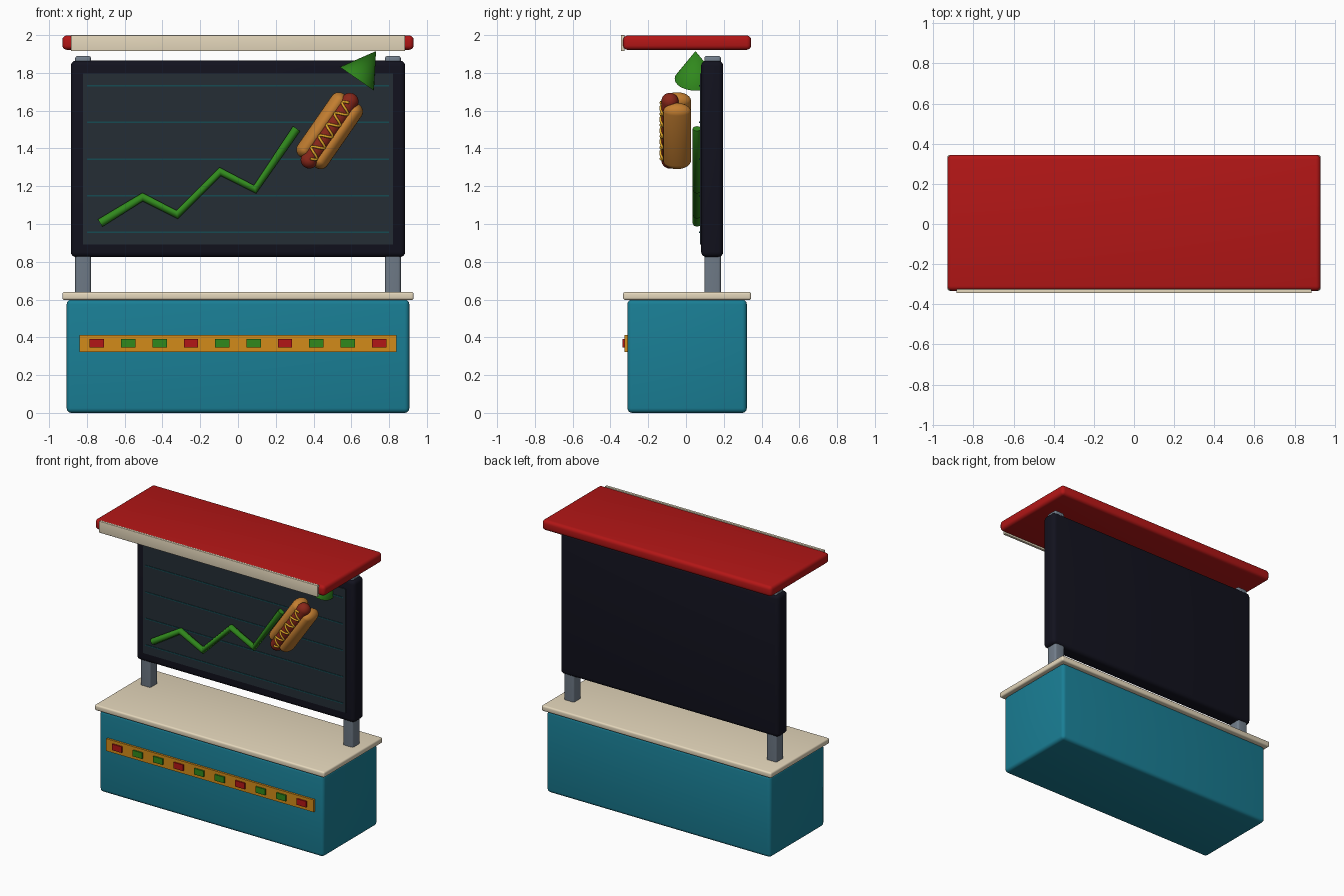
import bpy, bmesh, math
from mathutils import Matrix, Vector

if "Cube" in bpy.data.objects:
    bpy.data.objects.remove(bpy.data.objects["Cube"])


def material(name, r, g, b):
    m = bpy.data.materials.new(name)
    m.diffuse_color = (r, g, b, 1)
    m.use_nodes = True
    m.node_tree.nodes["Principled BSDF"].inputs["Base Color"].default_value = m.diffuse_color
    return m


TEAL = material("teal", 0.01, 0.21, 0.30)
CREAM = material("cream", 0.78, 0.68, 0.50)
RED = material("red", 0.45, 0.008, 0.008)
NAVY = material("navy", 0.006, 0.006, 0.013)
SCREEN = material("screen", 0.018, 0.026, 0.036)
GRID = material("grid_teal", 0.008, 0.07, 0.085)
GREEN = material("green", 0.03, 0.25, 0.012)
STEEL = material("steel", 0.17, 0.21, 0.26)
ORANGE = material("orange", 0.65, 0.26, 0.01)
BUN = material("bread", 0.55, 0.21, 0.03)
MEAT = material("meat", 0.25, 0.02, 0.01)
MUSTARD = material("mustard_yellow", 0.75, 0.38, 0.02)


def smooth(ob, angle=35):
    bpy.ops.object.select_all(action='DESELECT')
    ob.select_set(True)
    bpy.context.view_layer.objects.active = ob
    bpy.ops.object.shade_smooth_by_angle(angle=math.radians(angle))


def add_mesh(name, bm, mat, matrix=None):
    me = bpy.data.meshes.new(name)
    bm.to_mesh(me)
    bm.free()
    me.materials.append(mat)
    ob = bpy.data.objects.new(name, me)
    bpy.context.collection.objects.link(ob)
    if matrix:
        ob.matrix_world = matrix
    smooth(ob)
    return ob


def box(name, x, y, z, mat, bevel=0.0):
    """Box from (min, max) ranges, with optional rounded edges."""
    bm = bmesh.new()
    size = [b - a for a, b in (x, y, z)]
    mid = [(a + b) / 2 for a, b in (x, y, z)]
    bmesh.ops.create_cube(bm, size=1, matrix=Matrix.Translation(mid) @ Matrix.Diagonal((*size, 1)))
    if bevel:
        bmesh.ops.bevel(bm, geom=bm.edges[:], offset=bevel, segments=4, profile=0.5, affect='EDGES')
    return add_mesh(name, bm, mat)


def capsule(name, centre, rx, ry, half, mat, matrix):
    """Sphere split at its equator and stretched along local z."""
    bm = bmesh.new()
    bmesh.ops.create_uvsphere(bm, u_segments=24, v_segments=15, radius=1)
    for v in bm.verts:
        shift = half if v.co.z > 0 else -half
        v.co = Vector((v.co.x * rx, v.co.y * ry, v.co.z * rx + shift)) + Vector(centre)
    return add_mesh(name, bm, mat, matrix)


def tube(name, points, radius, res, mat, matrix=None):
    cu = bpy.data.curves.new(name, 'CURVE')
    cu.dimensions = '3D'
    cu.bevel_depth = radius
    cu.bevel_resolution = res
    cu.use_fill_caps = True
    sp = cu.splines.new('POLY')
    sp.points.add(len(points) - 1)
    for p, co in zip(sp.points, points):
        p.co = (*co, 1)
    cu.materials.append(mat)
    ob = bpy.data.objects.new(name, cu)
    bpy.context.collection.objects.link(ob)
    if matrix:
        ob.matrix_world = matrix
    bpy.ops.object.select_all(action='DESELECT')
    ob.select_set(True)
    bpy.context.view_layer.objects.active = ob
    bpy.ops.object.convert(target='MESH')
    return bpy.context.view_layer.objects.active


# Counter and worktop
box("counter", (-0.907, 0.907), (-0.31, 0.322), (0, 0.6), TEAL, 0.025)
box("worktop", (-0.93, 0.93), (-0.333, 0.345), (0.598, 0.64), CREAM, 0.012)

# Ticker strip with coloured lights
box("ticker_strip", (-0.84, 0.84), (-0.325, -0.30), (0.322, 0.412), ORANGE)
for i in range(10):
    cx = -0.747 + i * 0.166
    box(f"ticker_light_{i + 1}", (cx - 0.038, cx + 0.038), (-0.335, -0.315), (0.346, 0.39),
        GREEN if i % 3 else RED)

# Posts
for side, cx in (("left", -0.82), ("right", 0.82)):
    box(f"{side}_post", (cx - 0.042, cx + 0.042), (0.097, 0.185), (0.62, 1.89), STEEL, 0.014)

# Display board
box("board_frame", (-0.885, 0.885), (0.08, 0.197), (0.825, 1.865), NAVY, 0.028)
box("board_screen", (-0.82, 0.82), (0.073, 0.1), (0.892, 1.797), SCREEN)
for i in range(5):
    z = 0.957 + i * 0.1935
    box(f"grid_line_{i + 1}", (-0.8, 0.8), (0.069, 0.08), (z - 0.004, z + 0.004), GRID)

# Rising chart line
path = [(-0.73, 1.005), (-0.505, 1.143), (-0.323, 1.05), (-0.095, 1.278), (0.09, 1.183), (0.31, 1.505)]
tube("chart_line", [(x, 0.058, z) for x, z in path], 0.023, 2, GREEN)

# Arrowhead and snack share the slope of the last chart segment
tilt = Matrix.Rotation(0.606, 4, 'Y')
bm = bmesh.new()
bmesh.ops.create_cone(bm, cap_ends=True, segments=24, radius1=0.11, radius2=0, depth=0.178)
add_mesh("arrowhead", bm, GREEN, Matrix.Translation((0.68, 0.05, 1.842)) @ tilt)

# Sausage in a split bun
place = Matrix.Translation((0.485, 0, 1.494)) @ tilt
for side, s in (("left", -1), ("right", 1)):
    capsule(f"{side}_bun_half", (s * 0.05, -0.047, 0), 0.046, 0.074, 0.157, BUN, place)
capsule("sausage", (0, -0.085, 0), 0.046, 0.046, 0.188, MEAT, place)

# Mustard squiggle lying on the sausage
squiggle = []
for i in range(91):
    t = i / 90
    x = 0.03 * math.sin(t * 10 * math.pi)
    squiggle.append((x, -0.087 - math.sqrt(0.047 ** 2 - x * x), -0.18 + 0.36 * t))
smooth(tube("mustard", squiggle, 0.007, 2, MUSTARD, place), 60)

# Roof and front fascia
box("roof", (-0.93, 0.93), (-0.333, 0.345), (1.922, 1.998), RED, 0.024)
box("roof_fascia", (-0.885, 0.885), (-0.345, -0.325), (1.915, 2.0), CREAM, 0.004)
